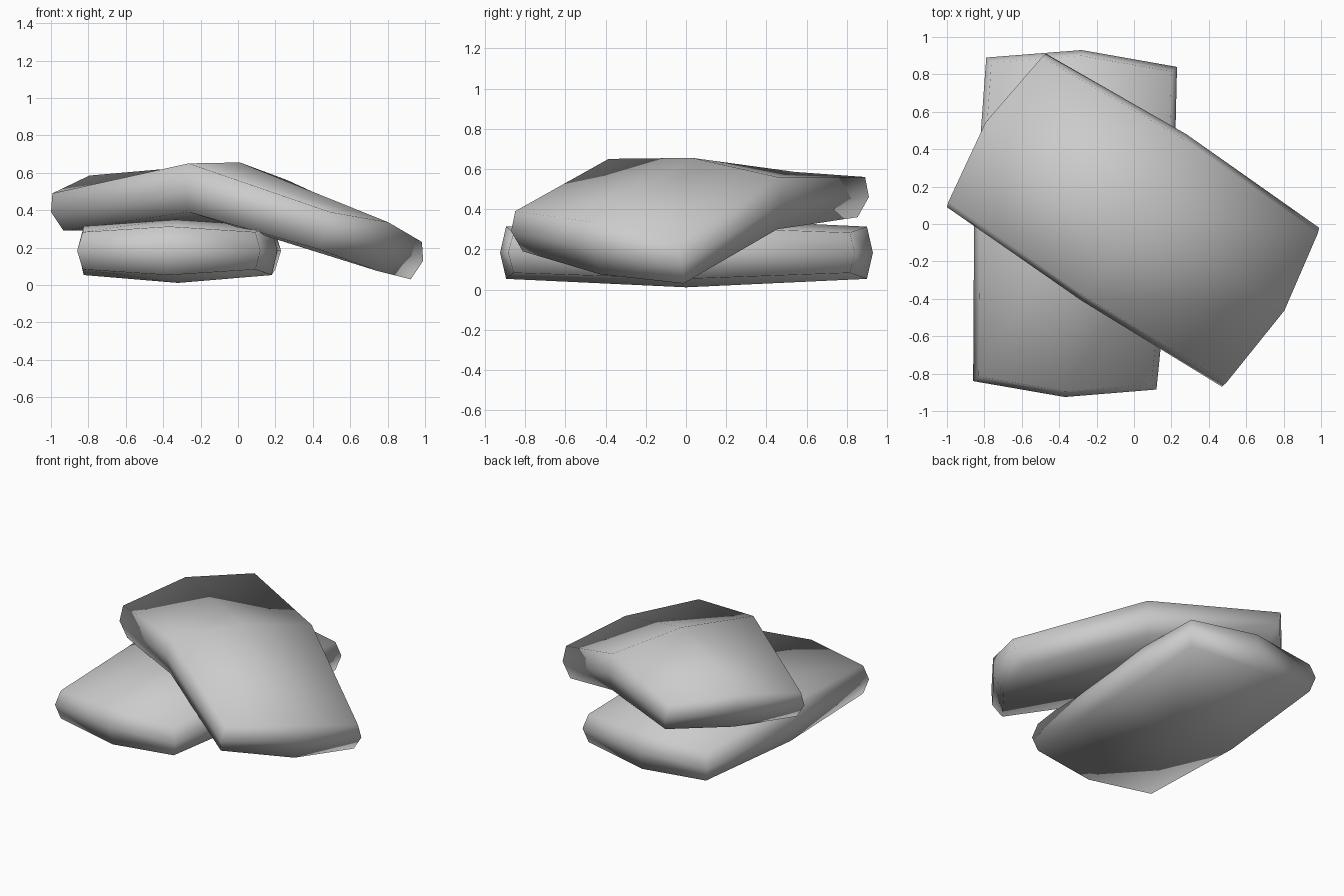
import bpy
import bmesh
from mathutils import Vector

default_cube = bpy.data.objects.get("Cube")
if default_cube:
    bpy.data.objects.remove(default_cube, do_unlink=True)

# Single grey cloth colour
cloth = bpy.data.materials.new("grey cloth")
cloth.use_nodes = True
cloth.diffuse_color = (0.6, 0.6, 0.6, 1)
shader = cloth.node_tree.nodes["Principled BSDF"]
shader.inputs["Base Color"].default_value = cloth.diffuse_color
shader.inputs["Roughness"].default_value = 0.8

# Half thickness at the centre, the edge middles and the corners
HALF_THICKNESS = (0.172, 0.13, 0.1)
INSET = 0.03
# Perimeter of the three by three grid, in order
RING = [(0, 0), (0, 1), (0, 2), (1, 2), (2, 2), (2, 1), (2, 0), (1, 0)]


def add_bag(name, rows, tilt=0.0):
    """Stuffed bag from a grid of mid-plane points; rows run along its length."""
    grid = [[Vector(point) for point in row] for row in rows]
    along = grid[2][1] - grid[0][1]
    along.z = 0
    along.normalize()
    bm = bmesh.new()

    # Top and bottom panels, pulled in from the seam and leaning with the bend
    def panel(side):
        verts = {}
        for i in range(3):
            for j in range(3):
                point = grid[i][j]
                borders = (i != 1) + (j != 1)
                pos = point.copy()
                for neighbour, on_border in ((grid[1][j], i != 1), (grid[i][1], j != 1)):
                    if on_border:
                        inward = neighbour - point
                        inward.z = 0
                        pos += inward.normalized() * INSET
                pos.z += side * HALF_THICKNESS[borders]
                pos += along * (side * tilt * (i - 1))
                verts[i, j] = bm.verts.new(pos)
        for i in range(2):
            for j in range(2):
                corners = [(i, j), (i, j + 1), (i + 1, j + 1), (i + 1, j)]
                bm.faces.new([verts[c] for c in corners])
        return verts

    top, bottom = panel(1), panel(-1)

    # Seam ring joins both panels
    seam = {(i, j): bm.verts.new(grid[i][j]) for i, j in RING}
    for k, a in enumerate(RING):
        b = RING[(k + 1) % len(RING)]
        bm.faces.new((top[a], top[b], seam[b], seam[a]))
        bm.faces.new((seam[a], seam[b], bottom[b], bottom[a]))

    bmesh.ops.recalc_face_normals(bm, faces=bm.faces)
    for face in bm.faces:
        face.smooth = True
    mesh = bpy.data.meshes.new(name)
    bm.to_mesh(mesh)
    bm.free()
    mesh.materials.append(cloth)
    bag = bpy.data.objects.new(name, mesh)
    bpy.context.collection.objects.link(bag)
    return bag


# Flat bag on the ground
h = 0.183
add_bag("lower_bag", [
    [(-0.86, -0.84, h), (-0.37, -0.925, h), (0.12, -0.885, h)],
    [(-0.855, 0, h), (-0.32, 0, h), (0.21, 0, h)],
    [(-0.79, 0.89, h), (-0.28, 0.93, h), (0.23, 0.84, h)],
])

# Sagging bag laid diagonally across it
add_bag("upper_bag", [
    [(-1, 0.09, 0.39), (-0.79, 0.54, 0.455), (-0.47, 0.91, 0.46)],
    [(-0.28, -0.41, 0.52), (0.01, 0.03, 0.483), (0.28, 0.48, 0.43)],
    [(0.47, -0.87, 0.29), (0.8, -0.46, 0.205), (0.99, -0.02, 0.13)],
], tilt=0.035)
